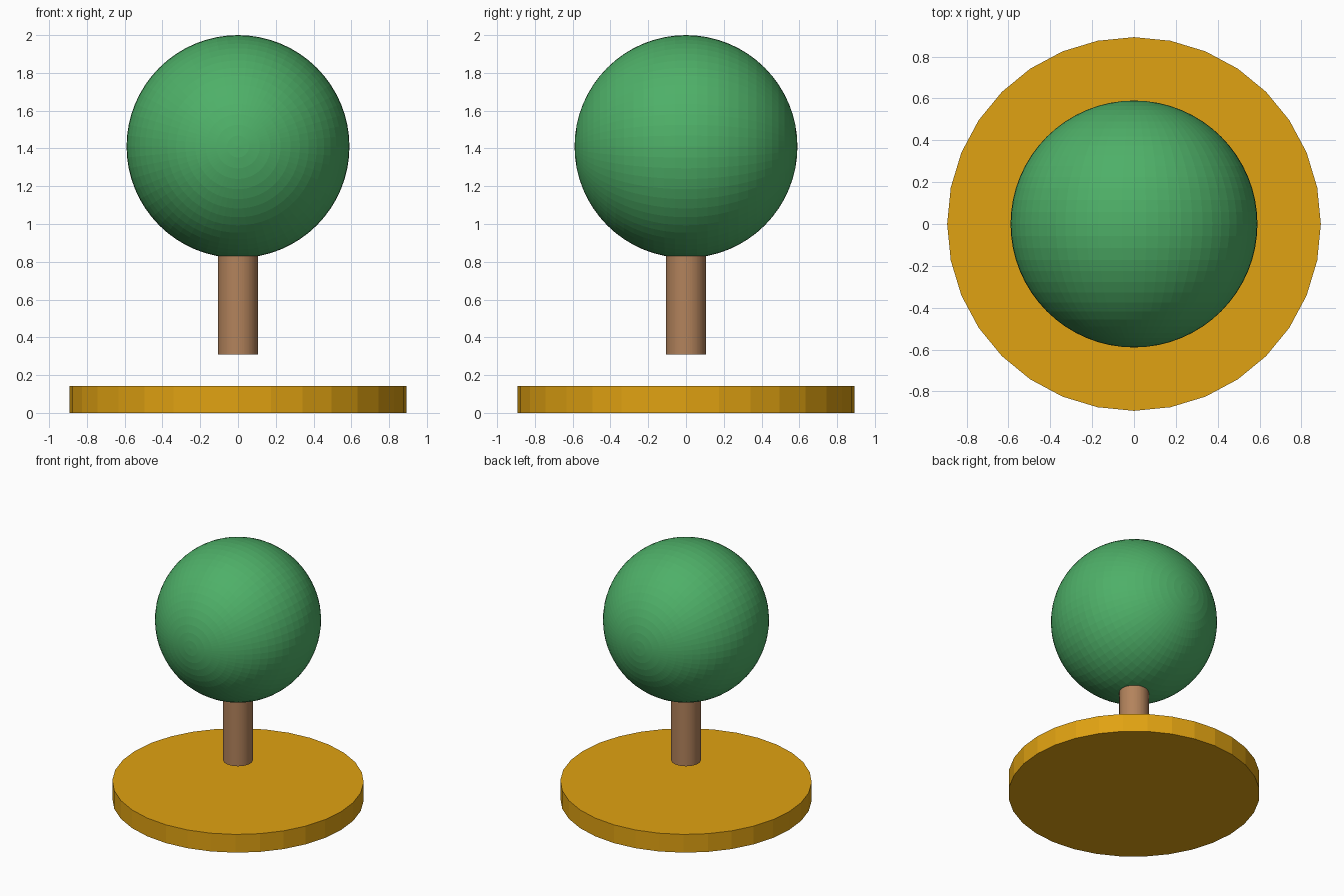
import bpy
import math

if "Cube" in bpy.data.objects:
    bpy.data.objects.remove(bpy.data.objects["Cube"])


def srgb(r, g, b):
    """Convert 0-255 display values to a linear colour."""
    def lin(c):
        c /= 255
        return c / 12.92 if c <= 0.04045 else ((c + 0.055) / 1.055) ** 2.4
    return (lin(r), lin(g), lin(b), 1.0)


def material(name, rgb):
    mat = bpy.data.materials.new(name)
    mat.diffuse_color = srgb(*rgb)
    mat.use_nodes = True
    mat.node_tree.nodes["Principled BSDF"].inputs["Base Color"].default_value = mat.diffuse_color
    return mat


def finish(name, mat):
    obj = bpy.context.object
    obj.name = name
    obj.data.materials.append(mat)
    return obj


def cylinder(name, radius, z0, z1, sides, mat):
    bpy.ops.mesh.primitive_cylinder_add(
        vertices=sides, radius=radius, depth=z1 - z0,
        location=(0, 0, (z0 + z1) / 2))
    return finish(name, mat)


gold = material("gold", (224, 162, 18))
brown = material("brown", (179, 131, 92))
green = material("green", (78, 176, 104))

# Flat faceted base disc
cylinder("base_disc", 0.893, 0.0, 0.143, 32, gold)

# Trunk, floating above the disc and running into the crown
cylinder("trunk", 0.105, 0.31, 0.87, 64, brown)

# Round faceted crown with its poles facing front and back
bpy.ops.mesh.primitive_uv_sphere_add(
    segments=64, ring_count=32, radius=0.59,
    location=(0, 0, 1.41), rotation=(math.pi / 2, 0, 0))
finish("crown", green)
